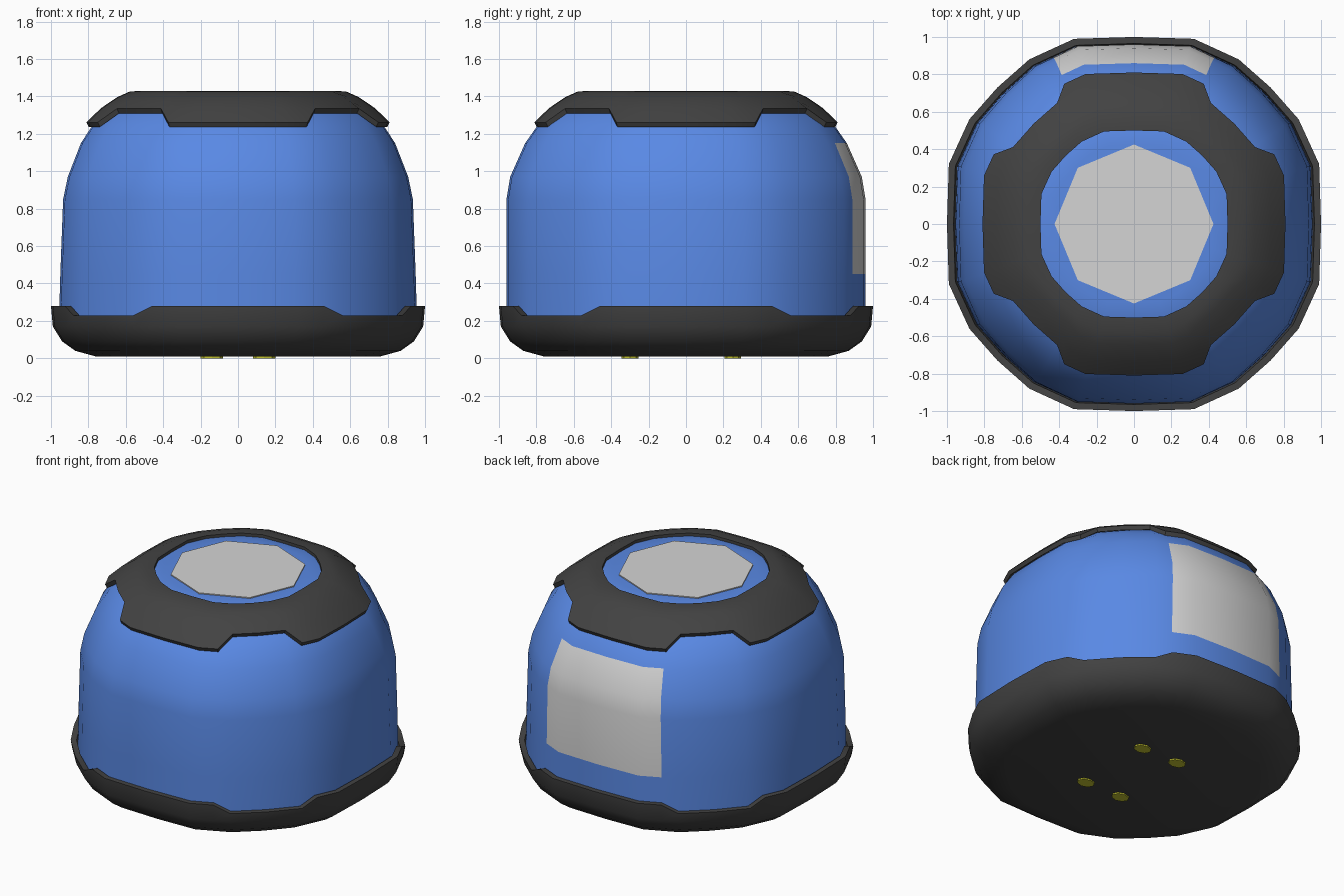
import bpy, bmesh, math

cube = bpy.data.objects.get("Cube")
if cube:
    bpy.data.objects.remove(cube, do_unlink=True)


def material(name, rgb):
    m = bpy.data.materials.new(name)
    m.use_nodes = True
    m.diffuse_color = (*rgb, 1)
    m.node_tree.nodes["Principled BSDF"].inputs["Base Color"].default_value = (*rgb, 1)
    return m


BLUE = material("blue plastic", (0.1, 0.25, 0.78))
DARK = material("dark rubber", (0.055, 0.055, 0.055))
WHITE = material("pale grey panel", (0.66, 0.66, 0.66))
GOLD = material("gold contact", (0.55, 0.55, 0.03))

# Shared rounded outline: one quadrant turned four times
QUADRANT = [(1, 0), (.99, .32), (.926, .46), (.88, .56),
            (.73, .73), (.56, .88), (.46, .926), (.32, .99)]
OUTLINE = []
for turn in range(4):
    for x, y in QUADRANT:
        for _ in range(turn):
            x, y = -y, x
        OUTLINE.append((x, y))
N = len(OUTLINE)


def is_corner(i):
    return i % 8 in (3, 4, 5)


def finish(name, bm, mats, smooth=True):
    bmesh.ops.recalc_face_normals(bm, faces=bm.faces)
    mesh = bpy.data.meshes.new(name)
    bm.to_mesh(mesh)
    bm.free()
    ob = bpy.data.objects.new(name, mesh)
    bpy.context.collection.objects.link(ob)
    for m in mats:
        mesh.materials.append(m)
    if smooth:
        bpy.ops.object.select_all(action='DESELECT')
        ob.select_set(True)
        bpy.context.view_layer.objects.active = ob
        bpy.ops.object.shade_smooth_by_angle(angle=math.radians(38))
    return ob


def loft(rows, cap_start=False, cap_end=False, closed=False):
    """Each row maps a column index to (x scale, y scale, z)."""
    bm = bmesh.new()
    rings = []
    for row in rows:
        ring = []
        for i, (x, y) in enumerate(OUTLINE):
            sx, sy, z = row(i)
            ring.append(bm.verts.new((x * sx, y * sy, z)))
        rings.append(ring)
    pairs = list(zip(rings, rings[1:]))
    if closed:
        pairs.append((rings[-1], rings[0]))
    for a, b in pairs:
        for i in range(N):
            j = (i + 1) % N
            bm.faces.new((a[i], a[j], b[j], b[i]))
    if cap_start:
        bm.faces.new(rings[0])
    if cap_end:
        bm.faces.new(rings[-1])
    return bm


def level(sx, sy, z):
    return lambda i: (sx, sy, z)


# Body shell, with the rear panel as coloured faces
body_rows = [(.955, .96, .15), (.955, .96, .28), (.95, .96, .45), (.935, .96, .85),
             (.91, .94, .97), (.84, .86, 1.15), (.775, .79, 1.25), (.71, .72, 1.312),
             (.62, .62, 1.37), (.5, .5, 1.41), (.42, .42, 1.418)]
bm = loft([level(*r) for r in body_rows], cap_start=True, cap_end=True)
for f in bm.faces:
    c = f.calc_center_median()
    if c.y > 0 and abs(c.x) < .47 * c.y and .45 < c.z < 1.15:
        f.material_index = 1
finish("body", bm, [BLUE, WHITE])


# Base tray with a rim that dips at the corners
def rim(scale):
    return lambda i: (scale, scale, .23 if is_corner(i) else .28)


finish("base_tray", loft([
    level(.76, .76, .01), level(.87, .87, .04), level(.94, .94, .09),
    level(.99, .99, .17), rim(1), rim(.965), level(.95, .95, .16)],
    cap_start=True), [DARK])

# Top collar with four downward tabs
SLOPE = [(.5, 1.43), (.57, 1.43), (.64, 1.40), (.73, 1.34), (.81, 1.262)]


def slope_z(t):
    for (t0, z0), (t1, z1) in zip(SLOPE, SLOPE[1:]):
        if t <= t1:
            return z0 + (z1 - z0) * (t - t0) / (t1 - t0)
    return SLOPE[-1][1]


def collar(fraction, inset=0, drop=0):
    def row(i):
        edge = .735 if is_corner(i) else .81
        t = .5 + (edge - .5) * fraction
        return (t - inset, t - inset, slope_z(t) - drop)
    return row


finish("top_collar", loft(
    [collar(f) for f in (0, .25, .47, .75, 1)] + [collar(1, .012, .025), collar(.5, 0, .04), collar(0, 0, .04)],
    closed=True), [DARK])


# Thin plates: top disc and the underside contacts
def plate(name, sides, rx, ry, x, y, z, depth, mat):
    bm = bmesh.new()
    bmesh.ops.create_cone(bm, cap_ends=True, segments=sides, radius1=1, radius2=1, depth=1)
    for v in bm.verts:
        v.co = (x + v.co.x * rx, y + v.co.y * ry, z + v.co.z * depth)
    finish(name, bm, [mat], smooth=False)


plate("top_disc", 8, .425, .425, 0, 0, 1.421, .008, WHITE)
for side, x in (("left", .14), ("right", -.14)):
    for end, y in (("front", -.3), ("back", .25)):
        plate(f"contact_{end}_{side}", 8, .06, .045, x, y, .0045, .009, GOLD)
